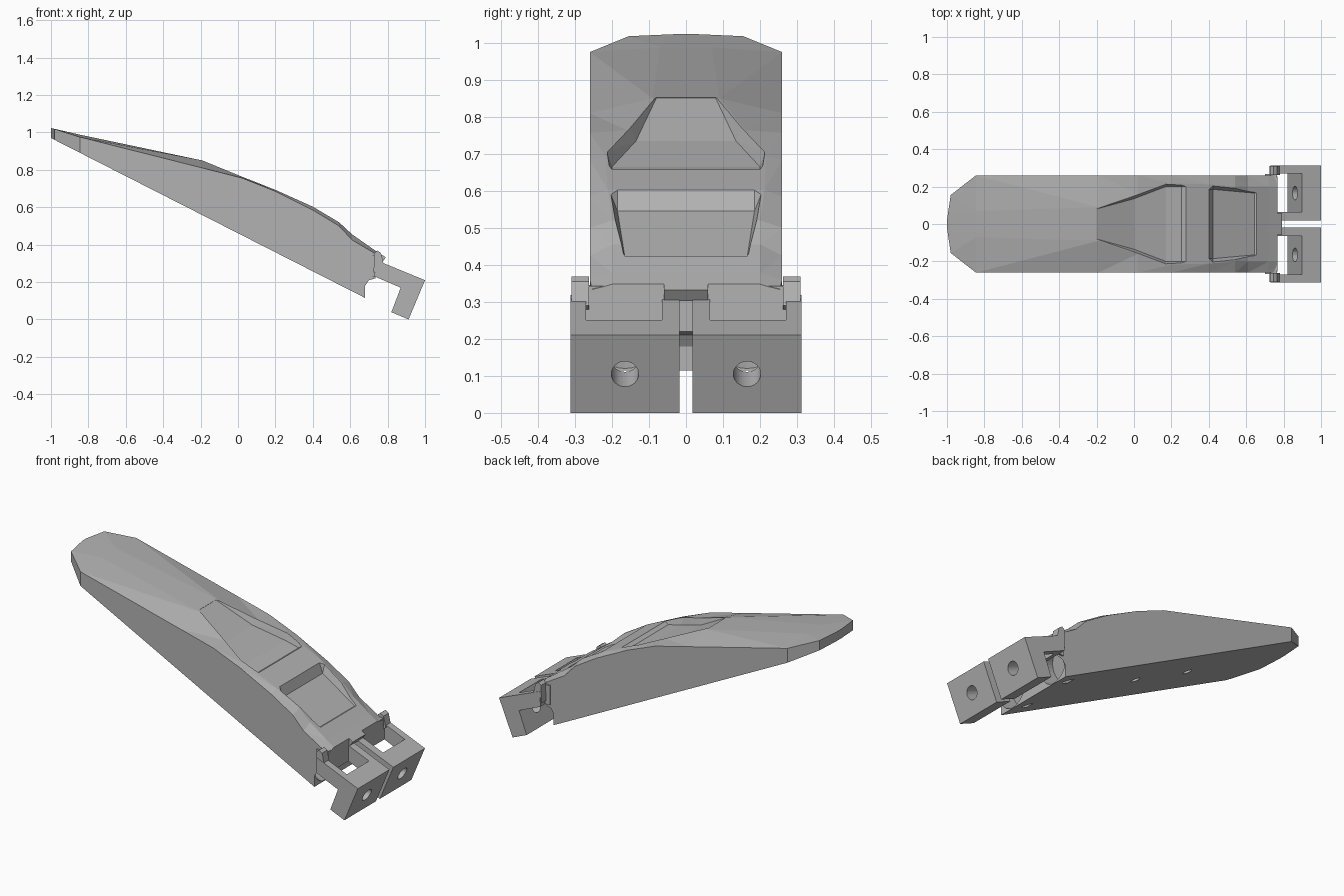
import bpy, bmesh, math
from mathutils import Vector

cube = bpy.data.objects.get("Cube")
if cube:
    bpy.data.objects.remove(cube, do_unlink=True)

grey = bpy.data.materials.new("plain grey")
grey.use_nodes = True
grey.diffuse_color = (0.45, 0.45, 0.45, 1)
grey.node_tree.nodes["Principled BSDF"].inputs["Base Color"].default_value = (0.45, 0.45, 0.45, 1)


def finish(name, bm):
    bmesh.ops.recalc_face_normals(bm, faces=bm.faces)
    mesh = bpy.data.meshes.new(name)
    bm.to_mesh(mesh)
    bm.free()
    mesh.materials.append(grey)
    ob = bpy.data.objects.new(name, mesh)
    bpy.context.collection.objects.link(ob)
    return ob


def loft(name, rings):
    """Skin matching closed rings of points and cap both ends."""
    bm = bmesh.new()
    rows = [[bm.verts.new(p) for p in ring] for ring in rings]
    n = len(rows[0])
    for a, b in zip(rows, rows[1:]):
        for i in range(n):
            j = (i + 1) % n
            bm.faces.new((a[i], a[j], b[j], b[i]))
    bm.faces.new(rows[0])
    bm.faces.new(rows[-1])
    bmesh.ops.triangulate(bm, faces=bm.faces)
    return finish(name, bm)


def prism(name, profile, y0, y1):
    """Side profile (x, z) extruded between two y values."""
    return loft(name, [[(x, y, z) for x, z in profile] for y in (y0, y1)])


def rod(name, start, end, radius):
    start, end = Vector(start), Vector(end)
    axis = end - start
    bm = bmesh.new()
    bmesh.ops.create_cone(bm, cap_ends=True, segments=32, radius1=radius,
                          radius2=radius, depth=axis.length)
    ob = finish(name, bm)
    ob.matrix_world = axis.to_track_quat('Z', 'Y').to_matrix().to_4x4()
    ob.location = (start + end) / 2
    return ob


def combine(target, tool, operation='DIFFERENCE'):
    bpy.context.view_layer.update()
    mod = target.modifiers.new("cut", 'BOOLEAN')
    mod.operation, mod.object, mod.solver = operation, tool, 'EXACT'
    bpy.context.view_layer.objects.active = target
    bpy.ops.object.modifier_apply(modifier=mod.name)
    bpy.data.objects.remove(tool, do_unlink=True)


def underside(x):
    return 0.97 - 0.509 * (x + 1)


# Main body: x, half width, edge height, crown half width, crown height
stations = [
    (-1.0, 0.02, 1.024, 0.01, 1.024), (-0.98, 0.155, 1.018, 0.05, 1.019),
    (-0.845, 0.26, 0.975, 0.07, 0.988), (-0.19, 0.26, 0.81, 0.09, 0.85),
    (0.02, 0.26, 0.757, 0.16, 0.764), (0.2, 0.26, 0.685, 0.217, 0.693),
    (0.4, 0.26, 0.585, 0.212, 0.603), (0.54, 0.26, 0.50, 0.20, 0.52),
    (0.61, 0.26, 0.425, 0.20, 0.455), (0.72, 0.26, 0.36, 0.20, 0.378),
    (0.79, 0.25, 0.32, 0.20, 0.332)]
body = loft("body", [
    [(x, -w, underside(x)), (x, -w, ze), (x, -c, zc),
     (x, c, zc), (x, w, ze), (x, w, underside(x))]
    for x, w, ze, c, zc in stations])

# Stepped end below the lip
combine(body, prism("end_cutter", [
    (0.68, -0.1), (0.68, 0.18), (0.70, 0.21), (0.735, 0.22), (0.735, 0.315),
    (0.768, 0.302), (0.80, 0.345), (0.9, 0.345), (0.9, -0.1)], -0.5, 0.5))


# Recesses in the upper face: x, floor half width, rim half width, floor height
def recess(name, rows, depth):
    combine(body, loft(name, [
        [(x, -f, z), (x, f, z), (x, r, z + depth), (x, r, z + 0.3),
         (x, -r, z + 0.3), (x, -r, z + depth)] for x, f, r, z in rows]))


recess("upper_recess_cutter", [
    (-0.2, 0.08, 0.088, 0.851), (0.0, 0.135, 0.15, 0.735), (0.17, 0.2, 0.213, 0.665),
    (0.255, 0.2, 0.213, 0.645), (0.285, 0.2, 0.213, 0.663)], 0.04)
recess("lower_recess_cutter", [
    (0.4, 0.185, 0.205, 0.606), (0.422, 0.185, 0.203, 0.545),
    (0.645, 0.165, 0.183, 0.42), (0.672, 0.165, 0.183, 0.43)], 0.045)

# Hinge clearance: square pads behind the windows, with round scoops below
for side in (-1, 1):
    lip = prism("lip_cutter", [(0.766, 0.2), (0.766, 0.5), (0.9, 0.5), (0.9, 0.2)],
                side * 0.06, side * 0.275)
    combine(body, lip)
    pad = prism("pad", [(0.70, 0.23), (0.70, 0.345), (0.764, 0.343), (0.764, 0.23)],
                side * 0.065, side * 0.268)
    combine(body, pad, 'UNION')
    scoop = rod("scoop_cutter", (0.90, side * 0.165, 0.13),
                (0.60, side * 0.165, 0.257), 0.095)
    combine(body, scoop)

# Small blind holes in the underside
for x in (-0.01, -0.36):
    z = underside(x)
    combine(body, rod("hole_cutter", (x - 0.02, 0, z - 0.04), (x + 0.02, 0, z + 0.04), 0.025))

# Pair of angled hinge brackets
bracket = [(0.73, 0.23), (0.735, 0.319), (1.0, 0.21), (0.912, 0.0),
           (0.82, 0.039), (0.87, 0.17)]
window = [(0.765, 0.14), (0.765, 0.4), (0.955, 0.4), (0.867, 0.165), (0.82, 0.14)]
ear = [(0.725, 0.25), (0.728, 0.355), (0.745, 0.368), (0.765, 0.355), (0.78, 0.29)]
for side, name in ((-1, "right"), (1, "left")):
    arm = prism(name + "_bracket", bracket, side * 0.018, side * 0.312)
    combine(arm, prism("window_cutter", window, side * 0.065, side * 0.27))
    combine(arm, rod("bolt_cutter", (1.05, side * 0.165, 0.065),
                     (0.77, side * 0.165, 0.184), 0.037))
    prism(name + "_ear", ear, side * 0.262, side * 0.31)
